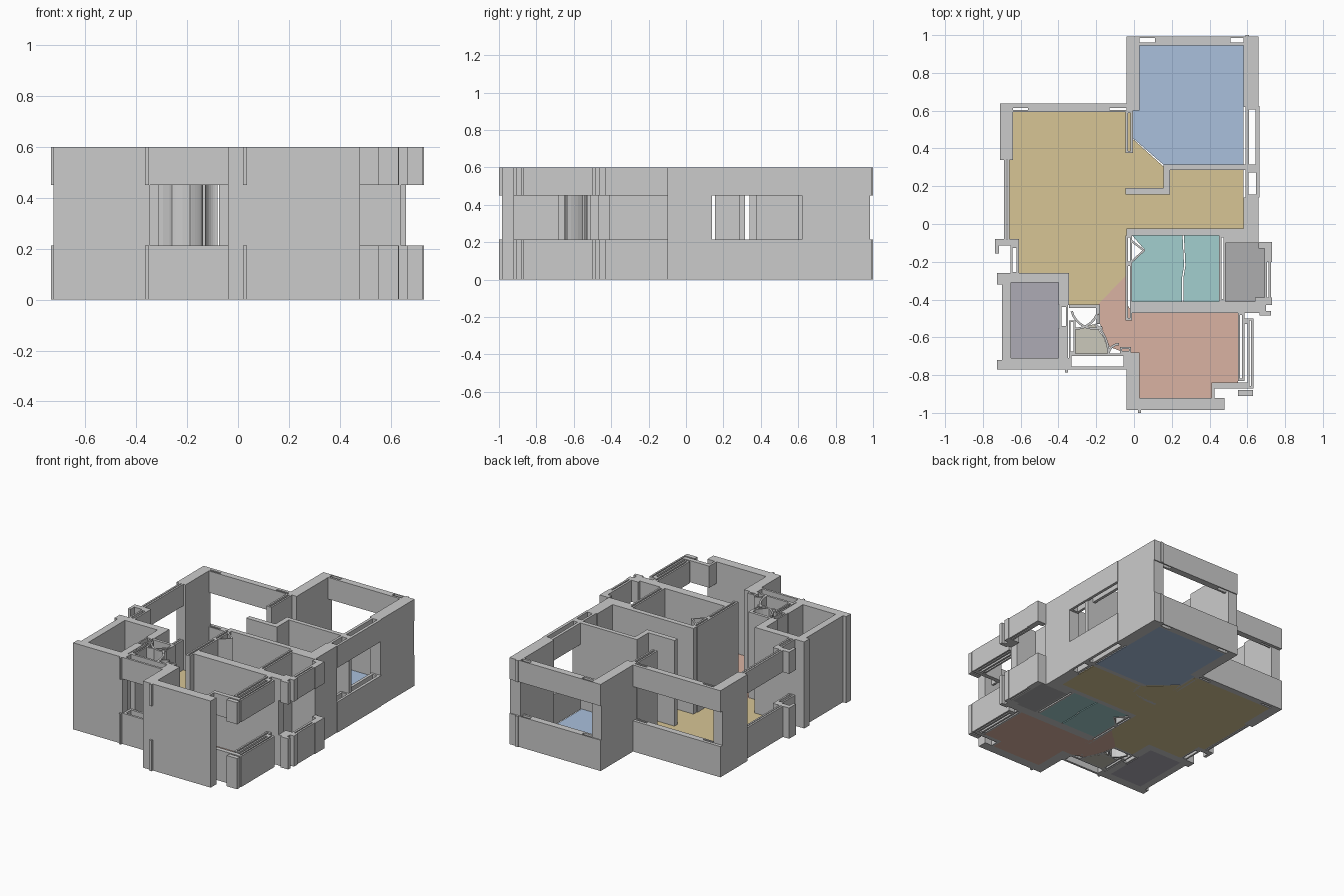
import bpy, bmesh, math

H, SILL, HEAD = 0.6, 0.213, 0.45
FULL = [(0, H)]
WINDOW = [(0, SILL), (HEAD, H)]   # open band between sill and header


def prism(bm, pts, z0, z1):
    lo = [bm.verts.new((x, y, z0)) for x, y in pts]
    hi = [bm.verts.new((x, y, z1)) for x, y in pts]
    bm.faces.new(lo)
    bm.faces.new(hi)
    n = len(pts)
    for i in range(n):
        j = (i + 1) % n
        bm.faces.new((lo[i], lo[j], hi[j], hi[i]))


def finish(name, bm, color=None):
    bmesh.ops.recalc_face_normals(bm, faces=bm.faces)
    me = bpy.data.meshes.new(name)
    bm.to_mesh(me)
    bm.free()
    ob = bpy.data.objects.new(name, me)
    bpy.context.collection.objects.link(ob)
    if color:
        m = bpy.data.materials.new(name)
        m.diffuse_color = (*color, 1)
        me.materials.append(m)


def wall(name, rects, bands=FULL):
    """Rects are (x0, y0, x1, y1), extruded over each height band."""
    bm = bmesh.new()
    for x0, y0, x1, y1 in rects:
        for a, b in bands:
            prism(bm, [(x0, y0), (x1, y0), (x1, y1), (x0, y1)], a, b)
    finish(name, bm)


def ring(x0, y0, x1, y1, t=0.012):
    """Four thin strips around a hollow slot."""
    return [(x0, y0, x1, y0 + t), (x0, y1 - t, x1, y1),
            (x0, y0 + t, x0 + t, y1 - t), (x1 - t, y0 + t, x1, y1 - t)]


def floor(name, pts, color, t=0.006):
    bm = bmesh.new()
    prism(bm, pts, 0, t)
    finish(name, bm, color)


def rect(x0, y0, x1, y1):
    return [(x0, y0), (x1, y0), (x1, y1), (x0, y1)]


def arc_wall(name, cx, cy, r, a0, a1, t=0.012, n=8):
    angs = [math.radians(a0 + (a1 - a0) * i / n) for i in range(n + 1)]
    outer = [(cx + r * math.cos(a), cy + r * math.sin(a)) for a in angs]
    inner = [(cx + (r - t) * math.cos(a), cy + (r - t) * math.sin(a)) for a in angs]
    bm = bmesh.new()
    prism(bm, outer + inner[::-1], 0, H)
    finish(name, bm)


# Bedroom at the back
wall("bedroom_left_wall", [(-0.04, 0.6, 0.03, 0.985)] + ring(-0.045, 0.375, -0.006, 0.6))
wall("bedroom_right_wall", [(0.58, 0.62, 0.66, 0.985)])
wall("bedroom_back_window",
     [(0.03, 0.985, 0.58, 0.992), (0.03, 0.945, 0.58, 0.96),
      (0.11, 0.96, 0.51, 0.985)], WINDOW)
wall("bedroom_back_window_cap", [(-0.04, 0.985, 0.03, 0.992), (0.58, 0.985, 0.66, 0.992),
                                (0.59, 0.992, 0.61, 1.0)], WINDOW)
wall("bedroom_side_window",
     ring(0.59, 0.29, 0.664, 0.625, 0.02) + ring(0.59, 0.14, 0.664, 0.29, 0.017), WINDOW)
wall("bedroom_partition", [(0.155, 0.285, 0.65, 0.315), (0.155, 0.19, 0.19, 0.285),
                           (-0.045, 0.155, 0.19, 0.19)])

# Living room
wall("living_back_window", [(-0.71, 0.615, -0.04, 0.637), (-0.64, 0.594, -0.04, 0.603),
                            (-0.56, 0.603, -0.13, 0.615)], WINDOW)
wall("living_left_wall", [(-0.71, 0.34, -0.64, 0.615)])
wall("living_left_window", [(-0.687, -0.08, -0.675, 0.34), (-0.67, -0.08, -0.658, 0.34),
                            (-0.735, -0.115, -0.61, -0.08), (-0.735, -0.155, -0.715, -0.115)]
     + ring(-0.655, -0.265, -0.61, -0.115), WINDOW)
wall("living_right_wall", [(0.58, -0.03, 0.66, 0.14)])
wall("hall_wall", [(-0.04, -0.06, 0.58, -0.025)])

# Bathroom
wall("bathroom_left_wall", ring(-0.045, -0.21, -0.01, -0.06) + ring(-0.045, -0.51, -0.01, -0.21))
wall("bathroom_front_wall", [(-0.01, -0.47, 0.64, -0.41)])
wall("bathroom_right_wall", ring(0.45, -0.41, 0.485, -0.06))
bm = bmesh.new()
for a, b in (((-0.01, -0.085), (0.06, -0.14)), ((0.06, -0.14), (-0.01, -0.205))):
    prism(bm, [a, b, (b[0] - 0.016, b[1]), (a[0], a[1] - 0.014 if a[1] > b[1] and a[0] < 0 else a[1])]
          if a[0] < 0 else [a, b, (b[0], b[1] + 0.014), (a[0] - 0.016, a[1])], 0, H)
finish("bathroom_door_leaf", bm)

# Utility balcony on the right
wall("balcony_back_wall", [(0.485, -0.1, 0.66, -0.03)])
wall("balcony_window", [(0.66, -0.13, 0.73, -0.095), (0.69, -0.2, 0.73, -0.13),
                        (0.69, -0.39, 0.705, -0.2), (0.712, -0.39, 0.725, -0.2),
                        (0.64, -0.43, 0.73, -0.39), (0.64, -0.47, 0.7, -0.43),
                        (0.665, -0.485, 0.725, -0.46)], WINDOW)

# Second bedroom at the front
wall("front_room_left_wall", [(-0.04, -0.92, 0.03, -0.68)])
wall("front_room_front_wall", [(-0.04, -0.985, 0.48, -0.92)])
wall("front_room_front_rib", [(0.02, -1.0, 0.036, -0.985)], WINDOW)
wall("front_room_side_window",
     ring(0.55, -0.83, 0.585, -0.47) + ring(0.6, -0.87, 0.632, -0.5)
     + [(0.41, -0.87, 0.6, -0.84), (0.41, -0.92, 0.425, -0.87),
        (0.55, -0.91, 0.63, -0.88), (0.585, -0.53, 0.6, -0.5)], WINDOW)

# Small room at the front left
wall("small_room_walls", [(-0.70, -0.77, -0.65, -0.26), (-0.65, -0.31, -0.345, -0.26),
                          (-0.65, -0.77, -0.345, -0.71), (-0.40, -0.43, -0.345, -0.31),
                          (-0.40, -0.71, -0.35, -0.55), (-0.725, -0.32, -0.70, -0.26),
                          (-0.725, -0.77, -0.70, -0.72)]
     + ring(-0.395, -0.55, -0.35, -0.43, 0.01))

# Entrance nook with curved door sweeps
wall("entrance_window", ring(-0.345, -0.77, -0.04, -0.685, 0.015)
     + [(-0.365, -0.785, -0.35, -0.77)], WINDOW)
wall("entrance_back_wall", [(-0.345, -0.445, -0.18, -0.425)])
wall("entrance_left_wall", ring(-0.345, -0.685, -0.31, -0.51, 0.01))
wall("entrance_door_post", ring(-0.075, -0.685, -0.015, -0.65) + ring(-0.2, -0.53, -0.18, -0.445, 0.007))
arc_wall("entrance_sweep_left", -0.31, -0.43, 0.13, -95, 0)
arc_wall("entrance_sweep_low", -0.21, -0.43, 0.13, 195, 290)
arc_wall("entrance_sweep_right", -0.33, -0.68, 0.2, 0, 50)
arc_wall("entrance_sweep_small", -0.08, -0.69, 0.06, 90, 180)

# Floors
floor("living_floor", [(-.64, .594), (-.02, .594), (-.006, .45), (.155, .305), (.19, .285), (.58, .285),
                       (.58, -.025), (-.04, -.025), (-.04, -.27), (-.19, -.425), (-.345, -.425),
                       (-.345, -.26), (-.61, -.26), (-.61, -.08), (-.66, -.08), (-.66, .34), (-.64, .34)],
      (0.68, 0.56, 0.3))
floor("bedroom_floor", [(.03, .945), (.58, .945), (.58, .315), (.155, .315), (-.006, .455),
                        (-.006, .6), (.03, .6)], (0.4, 0.53, 0.72))
floor("bathroom_floor_left", [(-.01, -.41), (.255, -.41), (.255, -.28), (.265, -.22), (.257, -.06),
                              (-.01, -.06), (.06, -.14), (-.01, -.205)], (0.36, 0.62, 0.62))
floor("bathroom_floor_right", [(.262, -.41), (.45, -.41), (.45, -.06), (.264, -.06),
                               (.272, -.22), (.262, -.28)], (0.36, 0.62, 0.62))
floor("balcony_floor", rect(.485, -.41, .69, -.1), (0.42, 0.42, 0.43))
floor("front_room_floor", [(-.045, -.27), (-.2, -.425), (-.18, -.53), (-.13, -.65), (-.04, -.685),
                           (.03, -.685), (.03, -.92), (.41, -.92), (.41, -.84), (.55, -.84),
                           (.55, -.47), (-.01, -.47), (-.045, -.41)], (0.7, 0.45, 0.36))
floor("small_room_floor", rect(-.65, -.71, -.4, -.31), (0.42, 0.41, 0.46))
floor("entrance_floor", [(-.31, -.685), (-.13, -.685), (-.16, -.6), (-.21, -.53), (-.31, -.56)],
      (0.6, 0.58, 0.5))
